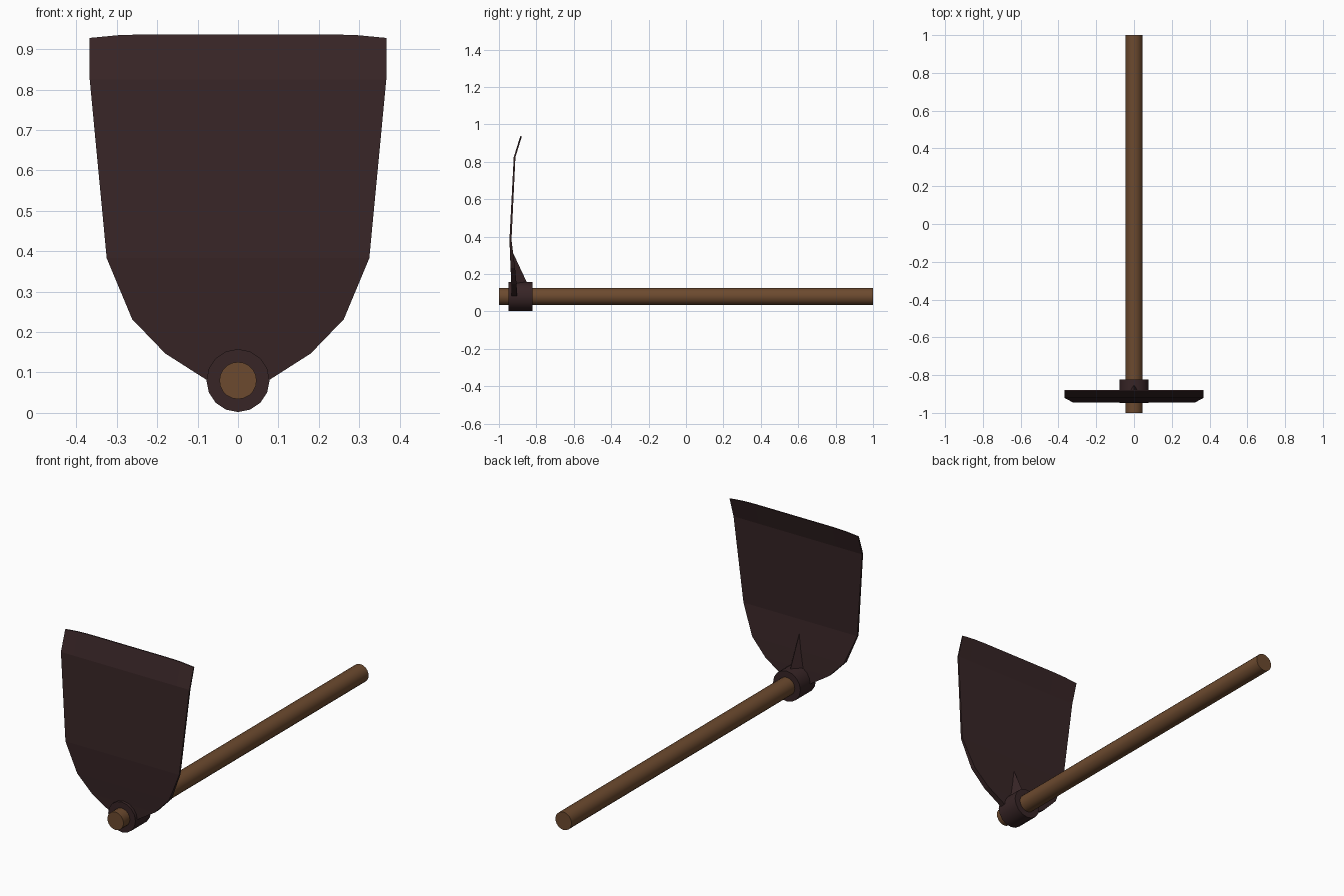
import bpy, bmesh, math
from mathutils import Matrix

if "Cube" in bpy.data.objects:
    bpy.data.objects.remove(bpy.data.objects["Cube"])


def material(name, rgb):
    m = bpy.data.materials.new(name)
    m.diffuse_color = (*rgb, 1)
    m.use_nodes = True
    m.node_tree.nodes["Principled BSDF"].inputs["Base Color"].default_value = m.diffuse_color
    return m


wood = material("brown_wood", (0.15, 0.068, 0.028))
iron = material("dark_iron", (0.038, 0.018, 0.019))


def add_object(name, bm, mat, smooth=None):
    bmesh.ops.recalc_face_normals(bm, faces=bm.faces)
    mesh = bpy.data.meshes.new(name)
    bm.to_mesh(mesh)
    bm.free()
    mesh.materials.append(mat)
    ob = bpy.data.objects.new(name, mesh)
    bpy.context.collection.objects.link(ob)
    if smooth:
        bpy.ops.object.select_all(action='DESELECT')
        ob.select_set(True)
        bpy.context.view_layer.objects.active = ob
        bpy.ops.object.shade_smooth_by_angle(angle=math.radians(smooth))
    return ob


AXIS_Z = 0.08


def lathe_y(name, outline, sides, mat):
    """Closed (radius, y) outline turned about the handle axis."""
    bm = bmesh.new()
    rings = []
    for i in range(sides):
        a = 2 * math.pi * i / sides
        rings.append([bm.verts.new((r * math.sin(a), y, AXIS_Z - r * math.cos(a)))
                      for r, y in outline])
    n = len(outline)
    for i in range(sides):
        a, b = rings[i], rings[(i + 1) % sides]
        for j in range(n):
            k = (j + 1) % n
            bm.faces.new((a[j], a[k], b[k], b[j]))
    return add_object(name, bm, mat, 35)


# Handle: straight round pole
bm = bmesh.new()
bmesh.ops.create_cone(bm, cap_ends=True, segments=20, radius1=0.046, radius2=0.046, depth=2,
                      matrix=Matrix.Translation((0, 0, AXIS_Z)) @ Matrix.Rotation(math.pi / 2, 4, 'X'))
add_object("handle", bm, wood, 35)

# Collar: iron ring around the handle
lathe_y("collar", [(0.045, -0.948), (0.078, -0.948), (0.078, -0.822), (0.045, -0.822)], 16, iron)

# Blade: rows of half width, height, front y, back y
rows = [(0.075, 0.080, -0.932, -0.902),
        (0.180, 0.147, -0.934, -0.906),
        (0.262, 0.232, -0.938, -0.914),
        (0.325, 0.383, -0.944, -0.933),
        (0.367, 0.825, -0.921, -0.912),
        (0.367, 0.937, -0.886, -0.880)]
cols = (-1, -0.8, -0.6, 0, 0.6, 0.8, 1)
top_drop = (0.009, 0.002, 0, 0, 0, 0.002, 0.009)
bm = bmesh.new()
front, back = [], []
for i, (w, z, yf, yb) in enumerate(rows):
    drop = top_drop if i == len(rows) - 1 else (0,) * 7
    front.append([bm.verts.new((c * w, yf, z - d)) for c, d in zip(cols, drop)])
    back.append([bm.verts.new((c * w, yb, z - d)) for c, d in zip(cols, drop)])
for i in range(len(rows) - 1):
    for j in range(len(cols) - 1):
        for g in (front, back):
            bm.faces.new((g[i][j], g[i][j + 1], g[i + 1][j + 1], g[i + 1][j]))
    for j in (0, -1):
        bm.faces.new((front[i][j], front[i + 1][j], back[i + 1][j], back[i][j]))
for i in (0, -1):
    for j in range(len(cols) - 1):
        bm.faces.new((front[i][j], front[i][j + 1], back[i][j + 1], back[i][j]))
add_object("blade", bm, iron)

# Rib: pointed wedge bracing the blade against the collar
bm = bmesh.new()
for p in [(0, -0.928, 0.32), (-0.045, -0.915, 0.13), (0.045, -0.915, 0.13),
          (0, -0.852, 0.158), (0, -0.845, 0.13)]:
    bm.verts.new(p)
bmesh.ops.convex_hull(bm, input=bm.verts)
add_object("blade_rib", bm, iron)
